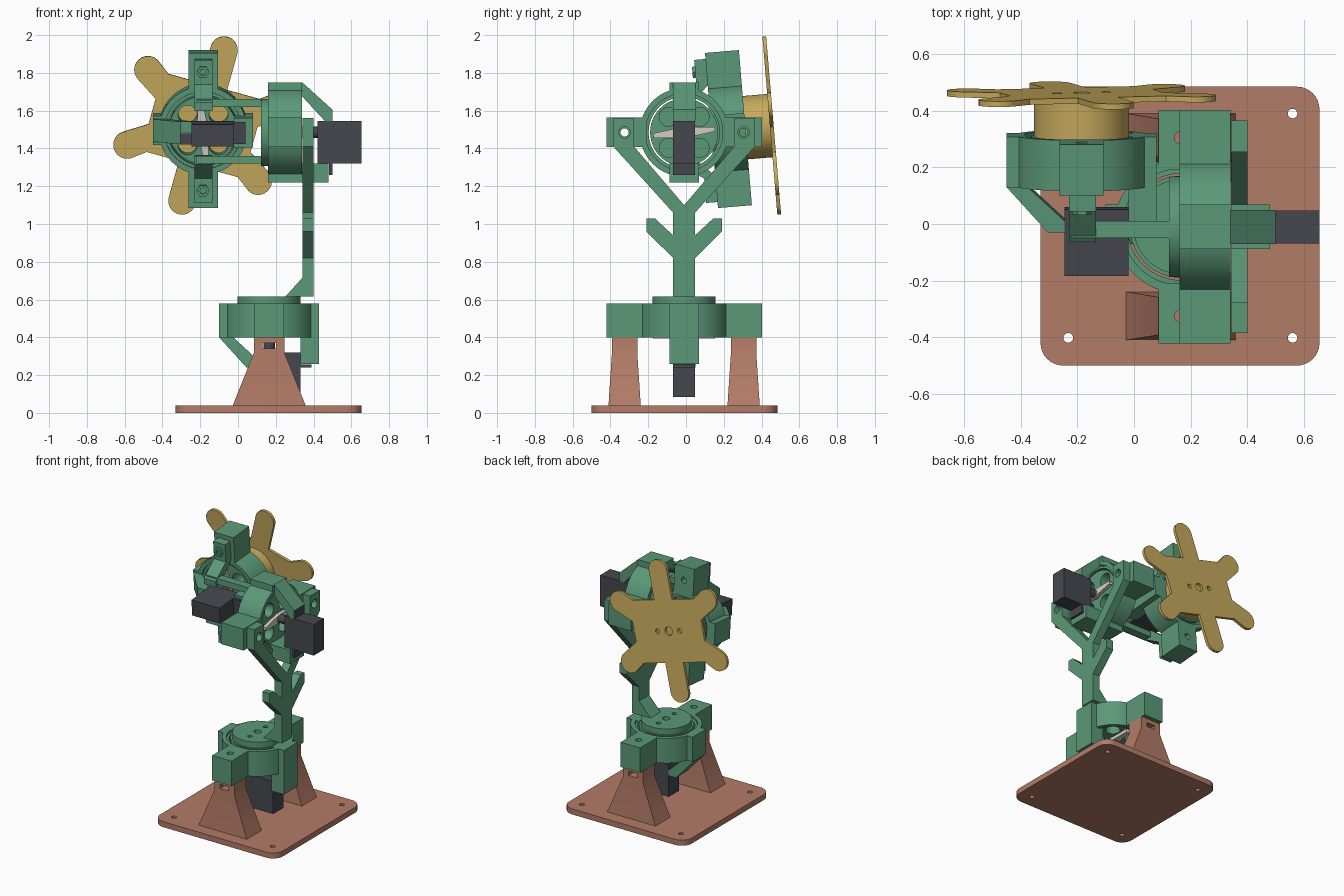
import bpy, bmesh
from math import cos, sin, pi, radians
from mathutils import Matrix, Vector

if "Cube" in bpy.data.objects:
    bpy.data.objects.remove(bpy.data.objects["Cube"])


def material(name, rgb):
    m = bpy.data.materials.new(name)
    m.use_nodes = True
    m.diffuse_color = (*rgb, 1)
    m.node_tree.nodes["Principled BSDF"].inputs["Base Color"].default_value = (*rgb, 1)
    return m


GREEN = material("sage green", (0.105, 0.315, 0.19))
BROWN = material("terracotta", (0.45, 0.2, 0.135))
GOLD = material("mustard gold", (0.57, 0.4, 0.11))
DARK = material("charcoal", (0.06, 0.064, 0.078))
PALE = material("pale grey", (0.65, 0.61, 0.54))


def frame(origin, x, y, z):
    m = Matrix((x, y, z)).transposed().to_4x4()
    m.translation = Vector(origin)
    return m


X, Y, Z = Vector((1, 0, 0)), Vector((0, 1, 0)), Vector((0, 0, 1))
WORLD = Matrix.Identity(4)
SIDE_XZ = frame((0, 0, 0), X, Z, -Y)   # profile in x,z extruded along y
SIDE_YZ = frame((0, 0, 0), Y, Z, X)    # profile in y,z extruded along x


def loft(bm, rings):
    """Closed solid through rings of equal point count."""
    loops = [[bm.verts.new(p) for p in r] for r in rings]
    n = len(loops[0])
    for a, b in zip(loops, loops[1:]):
        for i in range(n):
            bm.faces.new((a[i], a[(i + 1) % n], b[(i + 1) % n], b[i]))
    bm.faces.new(loops[0][::-1])
    bm.faces.new(loops[-1])


def finish(name, bm, mat, matrix):
    bmesh.ops.recalc_face_normals(bm, faces=bm.faces)
    me = bpy.data.meshes.new(name)
    bm.to_mesh(me)
    bm.free()
    me.transform(matrix)
    me.materials.append(mat)
    ob = bpy.data.objects.new(name, me)
    bpy.context.collection.objects.link(ob)
    return ob


def prism(name, pts, lo, hi, mat, matrix=WORLD):
    bm = bmesh.new()
    loft(bm, [[(u, v, h) for u, v in pts] for h in (lo, hi)])
    return finish(name, bm, mat, matrix)


def arc(cx, cy, r, start, end, n):
    return [(cx + r * cos(radians(start + (end - start) * i / n)),
             cy + r * sin(radians(start + (end - start) * i / n))) for i in range(n + 1)]


def circle(cx, cy, r, n=48):
    return arc(cx, cy, r, 0, 360, n)[:-1]


def rect(x0, x1, y0, y1):
    return [(x0, y0), (x1, y0), (x1, y1), (x0, y1)]


def mirrored(half):
    return half + [(-u, v) for u, v in half[::-1] if u]


def cut(ob, profiles, lo, hi, matrix=WORLD):
    """Cut holes with the given profiles right through a part."""
    bm = bmesh.new()
    for pts in profiles:
        loft(bm, [[(u, v, h) for u, v in pts] for h in (lo, hi)])
    cutter = finish("cutter", bm, ob.data.materials[0], matrix)
    cutter.hide_render = True
    mod = ob.modifiers.new("holes", 'BOOLEAN')
    mod.operation, mod.object, mod.solver = 'DIFFERENCE', cutter, 'EXACT'
    dg = bpy.context.evaluated_depsgraph_get()
    me = bpy.data.meshes.new_from_object(ob.evaluated_get(dg))
    ob.modifiers.clear()
    ob.data = me
    bpy.data.objects.remove(cutter)


def joint(tag, m, out_radius):
    """Servo joint: local z is the output axis, blocks along y, bracket on +x."""
    def part(name, pts, lo, hi, mat=GREEN, mm=m):
        return prism(f"{tag}_{name}", pts, lo, hi, mat, mm)

    ring = part("housing_ring", circle(0, 0, 0.235, 64), 0, 0.18)
    cut(ring, [circle(0, 0, 0.205, 64)], -0.1, 0.3, m)
    bearing = part("bearing_ring", circle(0, 0, 0.208, 64), 0.015, 0.165)
    cut(bearing, [circle(0, 0, 0.188, 64)], -0.1, 0.3, m)
    wheel = part("rotor_wheel", circle(0, 0, 0.18), 0.025, 0.175)
    cut(wheel, [circle(sx * 0.082, sy * 0.082, 0.05, 24) for sx in (1, -1) for sy in (1, -1)],
        -0.1, 0.3, m)
    if out_radius:
        disc = part("output_disc", circle(0, 0, out_radius), 0.17, 0.217)
        cut(disc, [circle(0, v, r, 20) for v, r in ((0, 0.026), (0.09, 0.016), (-0.09, 0.016))],
            0.19, 0.3, m)
    for s, side in ((1, "left"), (-1, "right")):
        block = part(f"{side}_mount_block", rect(-0.078, 0.078, *sorted((s * 0.2, s * 0.412))), 0, 0.18)
        cut(block, [circle(0, s * 0.315, 0.022, 16)], -0.1, 0.3, m)
    # servo brackets
    part("straight_bracket", rect(0.165, 0.265, -0.078, 0.078), -0.14, 0.18)
    part("strut_block", rect(-0.265, -0.2, -0.078, 0.078), 0, 0.18)
    strut = [(-0.265, 0), (-0.12, -0.16), (-0.06, -0.16), (-0.06, -0.12), (-0.19, 0)]
    part("slanted_strut", strut, -0.06, 0.06, GREEN, m @ SIDE_XZ)
    # servo
    part("servo_body", rect(-0.06, 0.165, -0.058, 0.058), -0.315, -0.08, DARK)
    part("servo_ears", rect(-0.12, 0.225, -0.058, 0.058), -0.16, -0.143, DARK)
    part("servo_shaft", circle(0, 0, 0.03, 20), -0.09, 0.026, DARK)
    horn = mirrored([(0, 0.165), (0.012, 0.163), (0.03, 0), (0.012, -0.163), (0, -0.165)])
    part("servo_horn", horn, -0.005, 0.02, PALE, m @ Matrix.Rotation(radians(-6), 4, 'Z'))


# base plate
corners = [(0.575, 0.405, 0), (-0.25, 0.405, 90), (-0.25, -0.42, 180), (0.575, -0.42, 270)]
plate = prism("base_plate", [p for x, y, a in corners for p in arc(x, y, 0.08, a, a + 90, 8)],
              0, 0.04, BROWN)
cut(plate, [circle(x, y, 0.017, 20) for x in (-0.232, 0.56) for y in (-0.402, 0.39)], -0.1, 0.1)

# tapered legs with a slot near the top
for cy, name in ((-0.325, "front_leg"), (0.305, "back_leg")):
    bm = bmesh.new()
    loft(bm, [[(x, y, z) for x, y in rect(0.165 - hx, 0.165 + hx, cy - hy, cy + hy)]
              for hx, hy, z in ((0.197, 0.086, 0.03), (0.08, 0.067, 0.32), (0.08, 0.067, 0.4))])
    leg = finish(name, bm, BROWN, WORLD)
    cut(leg, [rect(0.13, 0.2, 0.34, 0.37)], -1, 1, SIDE_XZ)

# three joints
tilt = radians(4.8)
out = Vector((0, cos(tilt), sin(tilt)))
WRIST = frame((-0.185, 0.135, 1.495), X, out.cross(X), out)
joint("base_joint", frame((0.165, -0.01, 0.4), X, Y, Z), 0.167)
joint("shoulder_joint", frame((0.34, -0.01, 1.485), -Z, -Y, -X), 0.178)
joint("wrist_joint", WRIST, 0)

# forked upright arm between base and shoulder
fork = mirrored([(0, 0.62), (0.058, 0.62), (0.058, 0.82), (0.2, 0.96), (0.2, 1.03), (0.155, 1.03),
                 (0.058, 0.94), (0.058, 1.06), (0.375, 1.41), (0.375, 1.56), (0.265, 1.56),
                 (0.265, 1.41), (0, 1.1)])
fork_frame = Matrix.Translation((0, -0.01, 0)) @ SIDE_YZ
arm = prism("forked_arm", fork, 0.342, 0.4, GREEN, fork_frame)
cut(arm, [circle(s * 0.315, 1.485, 0.03, 20) for s in (1, -1)], 0.2, 0.5, fork_frame)
prism("arm_foot", [(0.25, 0.615), (0.4, 0.615), (0.4, 0.72), (0.345, 0.72)], -0.048, 0.068,
      GREEN, SIDE_XZ)

# wrist link: two bars and cranked lugs with nuts
for s, side in ((1, "lower"), (-1, "upper")):
    z = 1.49 - s * 0.15
    prism(f"{side}_link_bar", rect(-0.22, 0.13, z - 0.021, z + 0.021), -0.01, 0.05, GREEN, SIDE_XZ)
    lug = [(0.12, -0.185), (0.165, -0.185), (0.25, -0.06), (0.38, -0.06), (0.38, 0),
           (0.24, 0), (0.12, -0.125)]
    prism(f"{side}_link_lug", [(s * r, a) for r, a in lug], -0.045, 0.05, GREEN, WRIST @ SIDE_YZ)
    nut = prism(f"{side}_link_nut", circle(0, s * 0.315, 0.034, 6), -0.075, -0.055, GREEN, WRIST)
    cut(nut, [circle(0, s * 0.315, 0.016, 16)], -0.2, -0.065, WRIST)

# gold hub and six-armed plate
prism("gold_hub", circle(0, 0, 0.168, 64), 0.16, 0.312, GOLD, WRIST)
quarter = (arc(0, 0.415, 0.073, 90, 0, 8) + [(0.073, 0.215), (0.25, 0.215)]
           + arc(0.36, 0.207, 0.073, 120, -60, 12) + [(0.28, 0.07)])
half = quarter + [(u, -v) for u, v in quarter[::-1]]
SPIN = WRIST @ Matrix.Rotation(pi + radians(-15.5), 4, 'Z') @ Matrix.Scale(-1, 4, X)
SPIN = WRIST @ Matrix.Rotation(radians(15.5), 4, 'Z')
star = prism("six_arm_plate", mirrored(half), 0.31, 0.33, GOLD, SPIN)
cut(star, [circle(u, 0, r, 20) for u, r in ((0, 0.03), (0.09, 0.017), (-0.09, 0.017))], 0.2, 0.4, SPIN)

# smooth round surfaces, keep edges crisp
bpy.ops.object.select_all(action='DESELECT')
for ob in bpy.context.collection.objects:
    if ob.type == 'MESH':
        ob.select_set(True)
        bpy.context.view_layer.objects.active = ob
bpy.ops.object.shade_smooth_by_angle(angle=radians(25))
